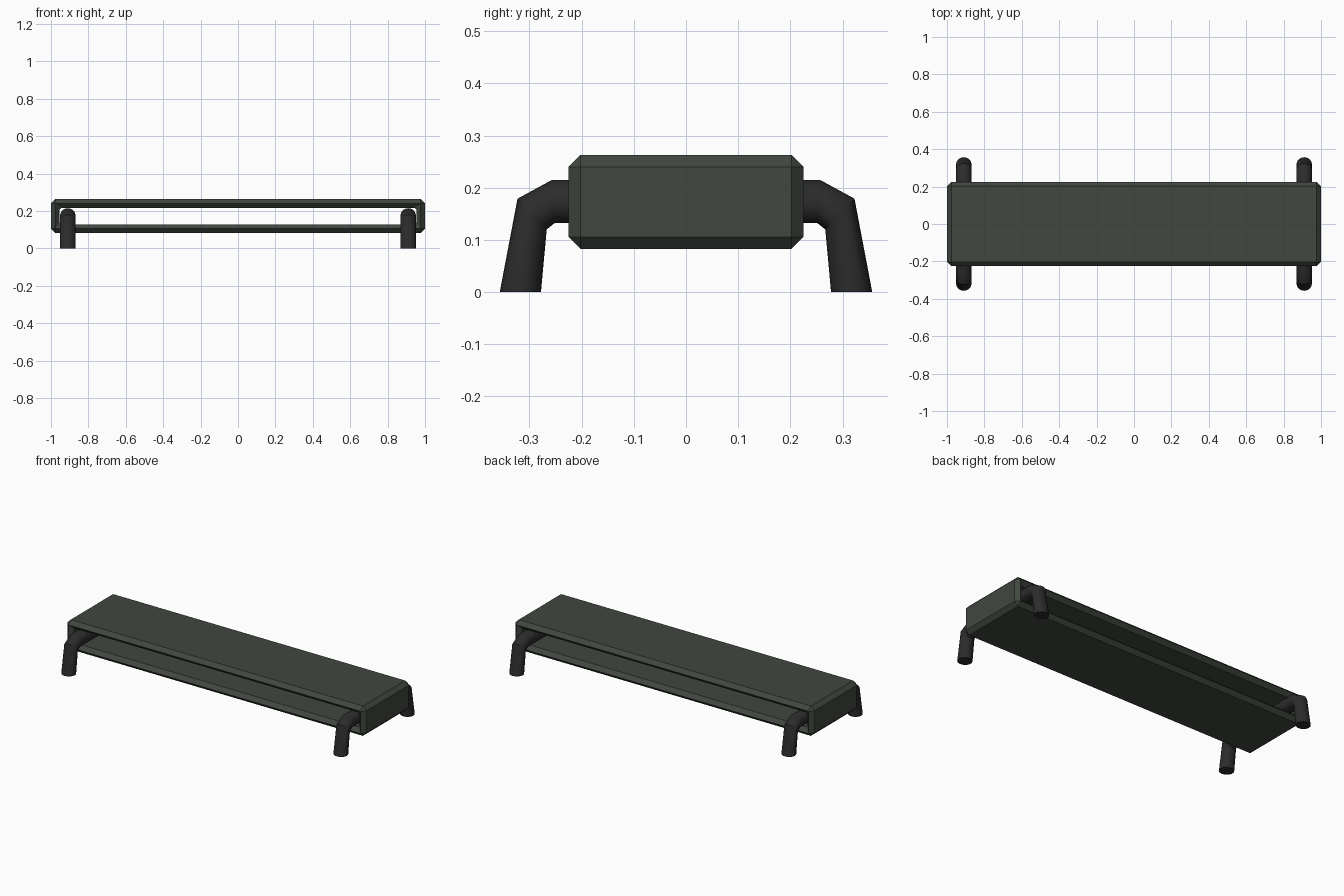
import bpy, bmesh, math
from mathutils import Vector

cube = bpy.data.objects.get("Cube")
if cube:
    bpy.data.objects.remove(cube, do_unlink=True)


def make_material(name, rgb):
    mat = bpy.data.materials.new(name)
    mat.use_nodes = True
    mat.diffuse_color = (*rgb, 1)
    bsdf = mat.node_tree.nodes["Principled BSDF"]
    bsdf.inputs["Base Color"].default_value = (*rgb, 1)
    bsdf.inputs["Roughness"].default_value = 0.7
    return mat


def loft(name, rings, mat, closed):
    """Skin a list of point rings; closed joins last to first, otherwise cap the ends."""
    bm = bmesh.new()
    loops = [[bm.verts.new(p) for p in ring] for ring in rings]
    pairs = list(zip(loops, loops[1:]))
    if closed:
        pairs.append((loops[-1], loops[0]))
    else:
        bm.faces.new(loops[0])
        bm.faces.new(loops[-1])
    for a, b in pairs:
        for i in range(len(a)):
            j = (i + 1) % len(a)
            bm.faces.new((a[i], a[j], b[j], b[i]))
    bmesh.ops.remove_doubles(bm, verts=bm.verts, dist=0.0005)
    bmesh.ops.recalc_face_normals(bm, faces=bm.faces)
    mesh = bpy.data.meshes.new(name)
    bm.to_mesh(mesh)
    bm.free()
    mesh.materials.append(mat)
    obj = bpy.data.objects.new(name, mesh)
    bpy.context.collection.objects.link(obj)
    return obj


def cut_rectangle(hx, hz, cut, y):
    """Rectangle in the XZ plane with cut corners."""
    pts = []
    for sx, sz in ((1, 1), (-1, 1), (-1, -1), (1, -1)):
        corner = [(sx * hx, sz * (hz - cut)), (sx * (hx - cut), sz * hz)]
        pts += corner if sx * sz > 0 else corner[::-1]
    return [Vector((x, y, MID_Z + z)) for x, z in pts]


MID_Z = 0.173
green = make_material("dark green paint", (0.052, 0.064, 0.050))
black = make_material("black tube", (0.025, 0.025, 0.025))

# Hollow shelf sleeve, open at front and back, with bevelled rims
rings = [
    cut_rectangle(1.0, 0.09, 0.023, -0.202),
    cut_rectangle(1.0, 0.09, 0.023, 0.202),
    cut_rectangle(0.977, 0.067, 0.0, 0.225),
    cut_rectangle(0.955, 0.044, 0.012, 0.202),
    cut_rectangle(0.955, 0.044, 0.012, -0.202),
    cut_rectangle(0.977, 0.067, 0.0, -0.225),
]
loft("shelf_sleeve", rings, green, True)

# Bent tube legs: outer and inner (y, z) of each section, front half, mirrored to the back
half = [((-0.357, 0.0), (-0.278, 0.0)),
        ((-0.323, 0.179), (-0.267, 0.12)),
        ((-0.257, 0.215), (-0.252, 0.132))]
back = [((-o[0], o[1]), (-i[0], i[1])) for o, i in reversed(half)]
TUBE_RADIUS, SIDES = 0.0415, 20

for side, sx in (("left", 1), ("right", -1)):
    rings = []
    for outer, inner in half + back:
        o, i = Vector((0, *outer)), Vector((0, *inner))
        centre, arm = (o + i) / 2, (o - i) / 2
        centre.x = sx * 0.91
        ring = []
        for k in range(SIDES):
            a = 2 * math.pi * k / SIDES
            ring.append(centre + arm * math.cos(a)
                        + Vector((TUBE_RADIUS * math.sin(a), 0, 0)))
        rings.append(ring)
    leg = loft(side + "_tube_legs", rings, black, False)
    bpy.ops.object.select_all(action="DESELECT")
    leg.select_set(True)
    bpy.context.view_layer.objects.active = leg
    bpy.ops.object.shade_smooth_by_angle(angle=math.radians(30))
